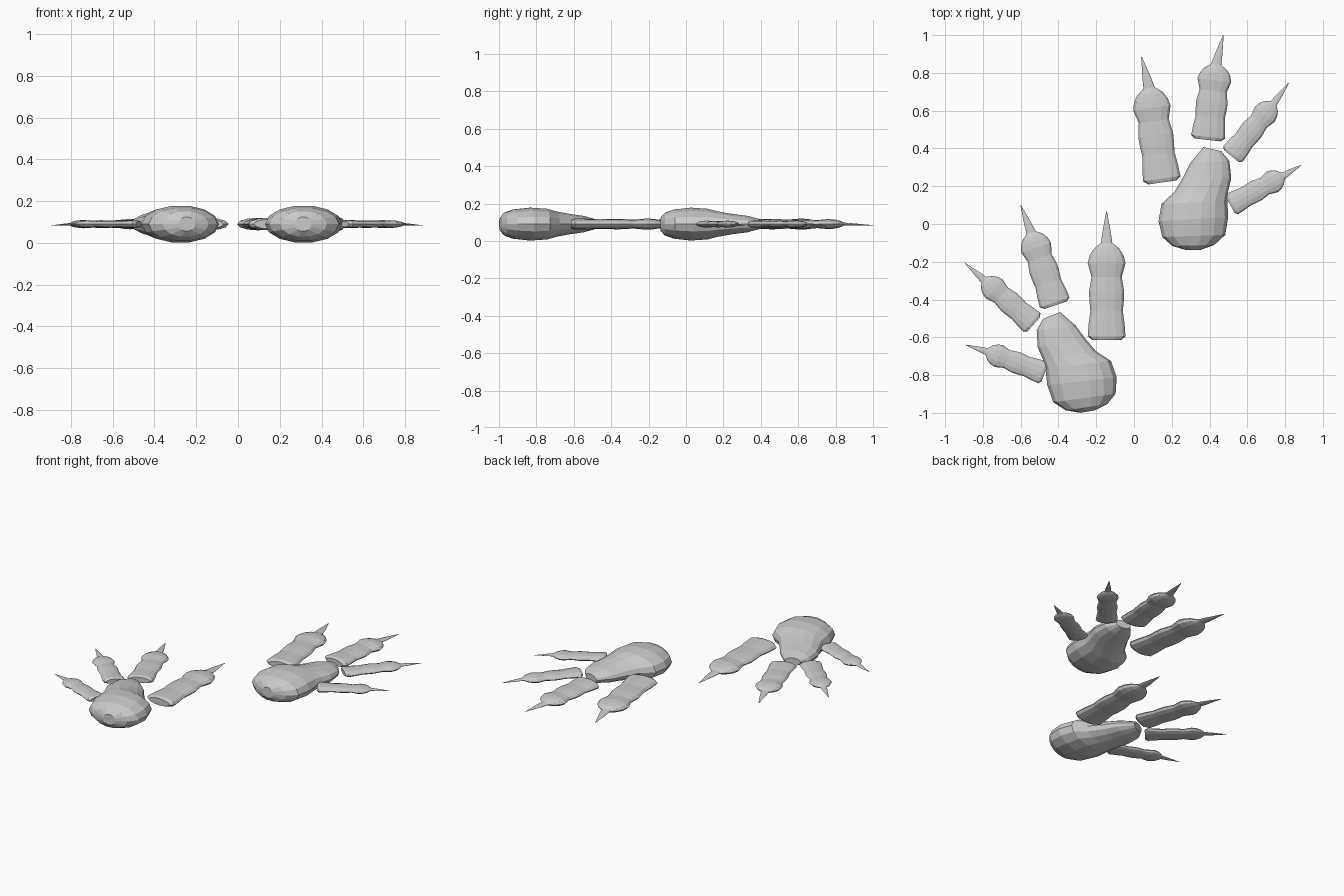
import bpy, bmesh, math
from mathutils import Vector, Matrix

if "Cube" in bpy.data.objects:
    bpy.data.objects.remove(bpy.data.objects["Cube"])

Z = 0.09  # mid height of the prints


def loft(name, stations, sides):
    """Skin elliptical rings; each station is (left point, right point, half height)."""
    bm = bmesh.new()
    rings = []
    for left, right, h in stations:
        mid, half = (left + right) / 2, (right - left) / 2
        ring = []
        for i in range(sides):
            a = 2 * math.pi * i / sides
            ring.append(bm.verts.new(mid + half * math.cos(a) + Vector((0, 0, h * math.sin(a)))))
        rings.append(ring)
    for a, b in zip(rings, rings[1:]):
        for i in range(sides):
            j = (i + 1) % sides
            bm.faces.new((a[i], a[j], b[j], b[i]))
    bm.faces.new(rings[0])
    bm.faces.new(rings[-1])
    bmesh.ops.recalc_face_normals(bm, faces=bm.faces[:])
    mesh = bpy.data.meshes.new(name)
    bm.to_mesh(mesh)
    bm.free()
    obj = bpy.data.objects.new(name, mesh)
    bpy.context.collection.objects.link(obj)
    return obj


# Heel pad sections from back to front: left x, y, right x, y, half height
PAD = [
    (.272, -.137, .352, -.137, .035), (.203, -.116, .425, -.111, .062),
    (.150, -.069, .483, -.058, .080), (.130, .016, .499, .037, .090),
    (.145, .106, .494, .122, .084), (.214, .170, .499, .175, .069),
    (.261, .249, .515, .243, .056), (.298, .323, .505, .333, .045),
    (.367, .407, .462, .386, .026),
]

# Toe profile: position (0 base, 1 claw root, 2 claw tip), relative width
TOE = [
    (0, .75), (.04, 1.0), (.17, .95), (.30, .86), (.40, .91), (.50, .93),
    (.58, .86), (.65, .80), (.72, .90), (.79, 1.0), (.87, .90), (.94, .68),
    (1.0, .30), (1.35, .22), (1.7, .11), (2.0, .02),
]

# Toes: base, claw root, claw tip, half width
TOES = {
    "right": [((.15, .22), (.08, .72), (.04, .885), .10),
              ((.39, .445), (.435, .845), (.473, 1.0), .09),
              ((.515, .36), (.74, .64), (.82, .747), .066),
              ((.51, .10), (.79, .255), (.885, .312), .062)],
    "left": [((-.145, -.615), (-.145, -.10), (-.145, .067), .10),
             ((-.415, -.43), (-.545, -.045), (-.60, .10), .083),
             ((-.53, -.53), (-.795, -.295), (-.895, -.207), .067),
             ((-.473, -.79), (-.78, -.675), (-.89, -.64), .062)],
}


def toe(name, base, root, tip, width):
    base, root = Vector((*base, Z)), Vector((*root, Z))
    tip = Vector((*tip, Z - .006))
    side = (root - base).normalized().cross(Vector((0, 0, 1)))
    stations = []
    for t, w in TOE:
        c = base.lerp(root, t) if t <= 1 else root.lerp(tip, t - 1)
        stations.append((c - side * width * w, c + side * width * w, width * w * .3))
    loft(name, stations, 12)


# Left pad is the right pad mirrored, turned and moved back
PLACE = {
    "right": Matrix.Identity(4),
    "left": Matrix.Translation((.039, -.805, 0)) @ Matrix.Rotation(math.radians(9.75), 4, 'Z')
            @ Matrix.Scale(-1, 4, (1, 0, 0)),
}

for foot, m in PLACE.items():
    pad = [(m @ Vector((lx, ly, Z)), m @ Vector((rx, ry, Z)), h) for lx, ly, rx, ry, h in PAD]
    loft(foot + "_heel_pad", pad, 14)
    for i, data in enumerate(TOES[foot]):
        toe(f"{foot}_toe_{i + 1}", *data)
